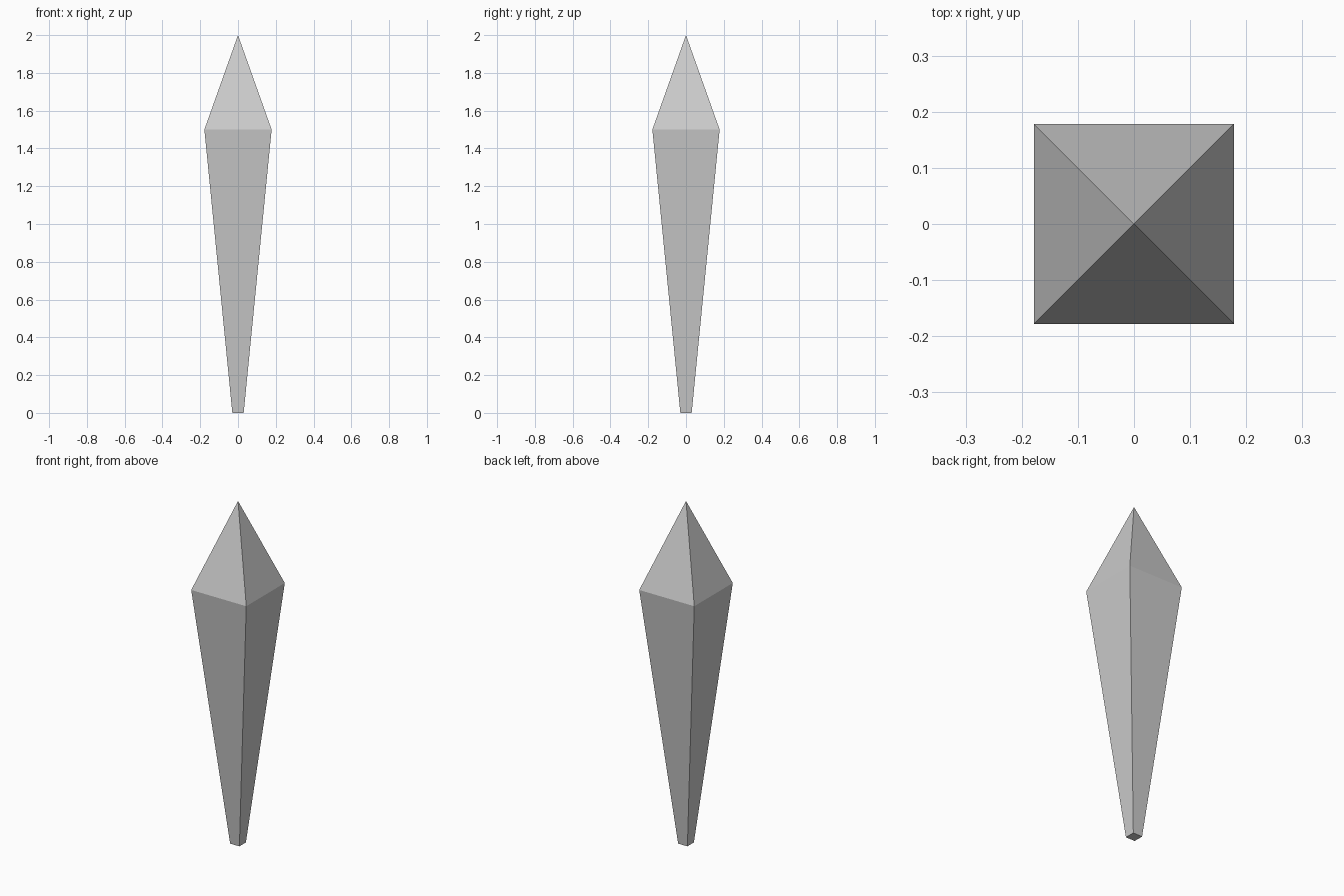
import bpy, bmesh

if "Cube" in bpy.data.objects:
    bpy.data.objects.remove(bpy.data.objects["Cube"])

# square cross-sections of the crystal: (height, half width)
RINGS = [(0.0, 0.03), (1.5, 0.178)]
TIP_HEIGHT = 2.0

bm = bmesh.new()


def square_ring(z, h):
    return [bm.verts.new((x, y, z)) for x, y in ((-h, -h), (h, -h), (h, h), (-h, h))]


bottom, shoulder = [square_ring(z, h) for z, h in RINGS]
tip = bm.verts.new((0, 0, TIP_HEIGHT))

# base cap, tapering shaft and pyramid point
bm.faces.new(bottom[::-1])
for i in range(4):
    j = (i + 1) % 4
    bm.faces.new((bottom[i], bottom[j], shoulder[j], shoulder[i]))
    bm.faces.new((shoulder[i], shoulder[j], tip))

mesh = bpy.data.meshes.new("crystal_spike")
bm.to_mesh(mesh)
bm.free()
bpy.context.collection.objects.link(bpy.data.objects.new("crystal_spike", mesh))
